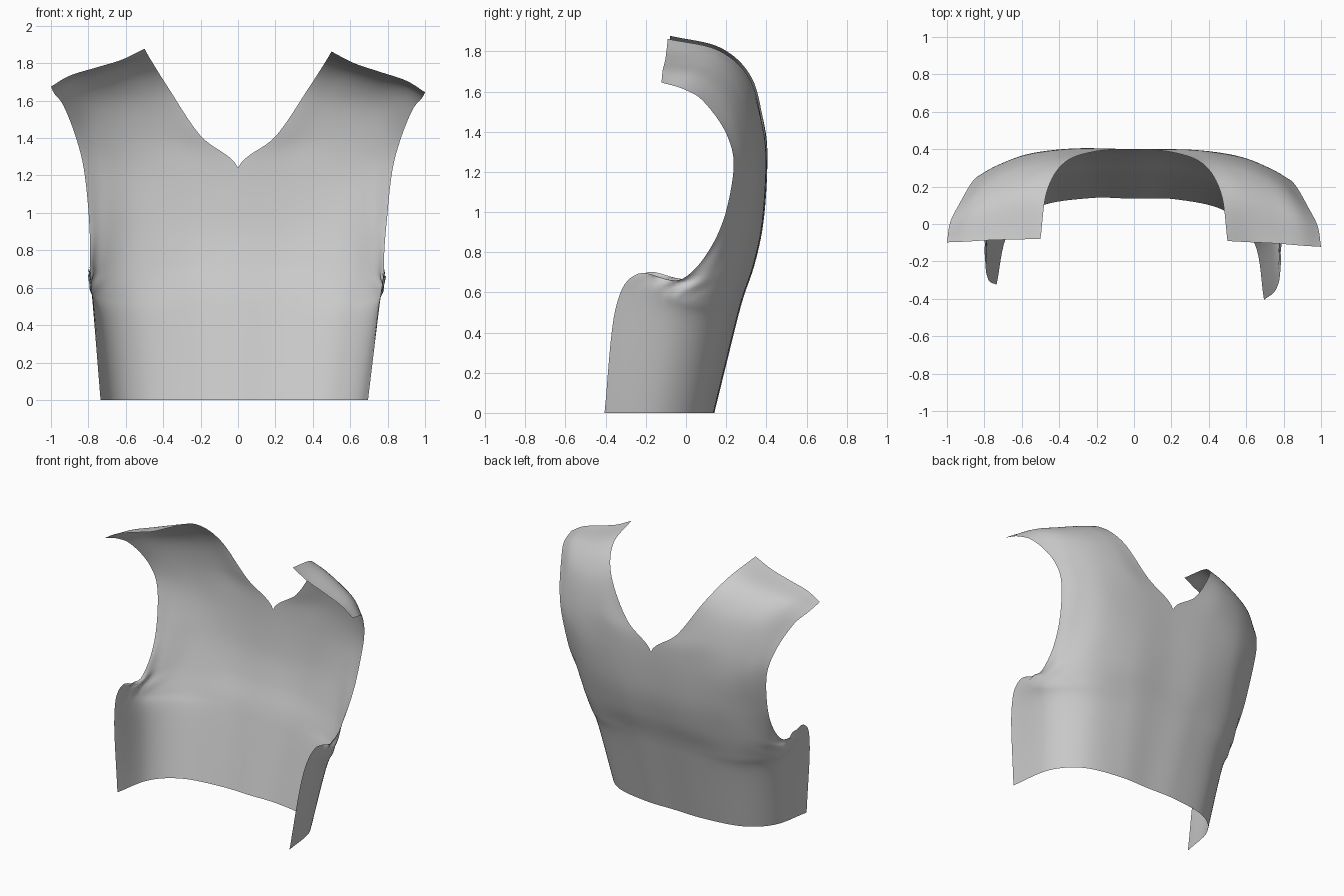
import bpy, bmesh, math
from mathutils import Vector

# Cross-section guides for one half: centre/neck edge -> side edge (x, y, z)
body = [
    [(0, .135, 0), (.23, .135, 0), (.5, .08, 0), (.66, -.08, 0), (.715, -.365, 0)],
    [(0, .24, .42), (.26, .237, .42), (.55, .17, .42), (.725, -.01, .44), (.768, -.325, .52)],
    [(0, .28, .57), (.28, .277, .57), (.58, .21, .56), (.765, .02, .57), (.79, -.22, .695)],
    [(0, .338, .75), (.29, .335, .74), (.58, .265, .72), (.74, .13, .68), (.785, 0, .67)],
    [(0, .38, .95), (.29, .38, .95), (.55, .335, .95), (.72, .24, .93), (.79, .165, .88)],
]
yoke = [
    [(0, .4, 1.24), (.3, .4, 1.22), (.55, .37, 1.2), (.72, .305, 1.2), (.82, .245, 1.2)],
    [(.2, .387, 1.41), (.4, .385, 1.42), (.6, .345, 1.42), (.76, .28, 1.4), (.865, .215, 1.39)],
    [(.37, .325, 1.66), (.5, .31, 1.64), (.65, .27, 1.62), (.8, .205, 1.59), (.932, .1, 1.56)],
    [(.465, .17, 1.81), (.58, .16, 1.775), (.73, .12, 1.73), (.87, .065, 1.69), (.982, 0, 1.625)],
    [(.5, -.085, 1.87), (.62, -.09, 1.81), (.76, -.095, 1.765), (.9, -.105, 1.72), (1, -.11, 1.66)],
]


def spline(points, t):
    """Smooth curve through the points, t from 0 to 1."""
    pts = [Vector(p) for p in points]
    pts = [2 * pts[0] - pts[1]] + pts + [2 * pts[-1] - pts[-2]]
    n = len(pts) - 3
    i = min(int(t * n), n - 1)
    f = t * n - i
    a, b, c, d = pts[i:i + 4]
    return 0.5 * (2 * b + (c - a) * f + (2 * a - 5 * b + 4 * c - d) * f ** 2
                  + (3 * b - a - 3 * c + d) * f ** 3)


def cloth_point(rows, u, v, side):
    p = spline([spline(r, u) for r in rows], v)
    p.x = max(p.x, 0) * side
    # Small gathers under the arm
    if u > 0.5:
        w = math.exp(-((p.y + .06) / .13) ** 2 - ((p.z - .65) / .06) ** 2)
        p.x += side * .012 * w * math.sin(75 * (p.z - .5 * p.y))
    # Slight uneven hang between the two sides
    q = p.x
    low = max(0, 1 - p.z)
    p.y -= q * (.012 + .045 * u * u * low)
    p.x -= .02 * low * u
    p.z -= .015 * q * v
    return p


# Back panel with shoulder straps and wrapped sides
rows, nu, nv = body + yoke, 32, 72
bm = bmesh.new()
for side in (1, -1):
    grid = [[bm.verts.new(cloth_point(rows, i / nu, j / nv, side)) for i in range(nu + 1)]
            for j in range(nv + 1)]
    for j in range(nv):
        for i in range(nu):
            quad = [grid[j][i], grid[j + 1][i], grid[j + 1][i + 1], grid[j][i + 1]]
            bm.faces.new(quad if side > 0 else quad[::-1])
bmesh.ops.remove_doubles(bm, verts=bm.verts, dist=.0005)
mesh = bpy.data.meshes.new("vest_back_panel")
bm.to_mesh(mesh)
bm.free()
mesh.shade_smooth()
panel = bpy.data.objects.new("vest_back_panel", mesh)
bpy.context.collection.objects.link(panel)
